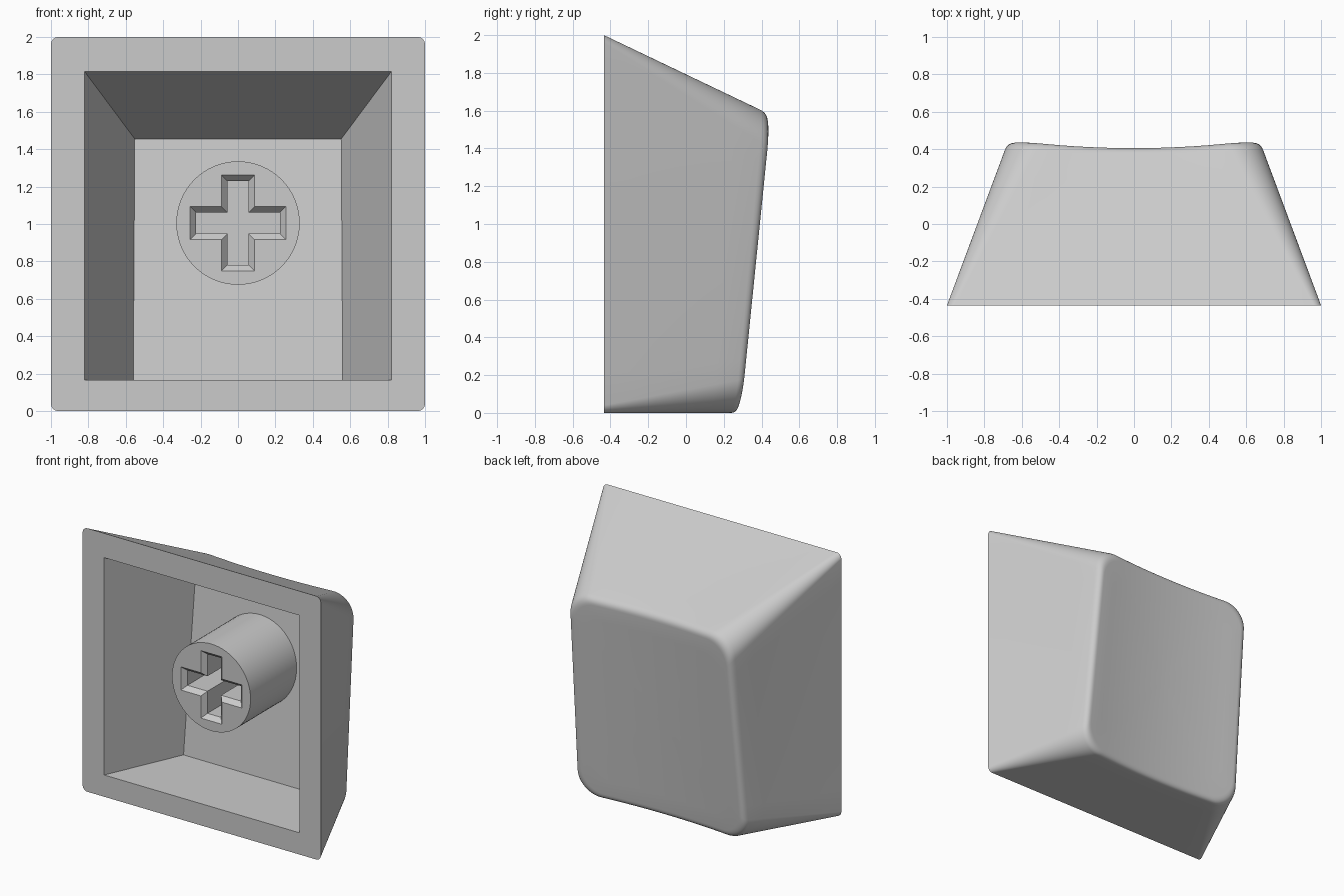
import bpy, bmesh, math
from mathutils import Vector

cube = bpy.data.objects.get("Cube")
if cube:
    bpy.data.objects.remove(cube, do_unlink=True)

FRONT = -0.435          # plane of the open underside

grey = bpy.data.materials.new("plain grey")
grey.use_nodes = True
colour = (0.6, 0.6, 0.6, 1)
grey.diffuse_color = colour
grey.node_tree.nodes["Principled BSDF"].inputs["Base Color"].default_value = colour


def dish(x, z):
    """Depth of the tilted, hollowed touch surface."""
    return 0.245 + 0.104 * z + 0.1 * x * x


def rounded_rect(low_half, high_half, bottom, top, radius, steps=12):
    """Closed outline in x and z: arcs at the corners, points along the edges."""
    corners = [(high_half - radius, top - radius, 0),
               (radius - high_half, top - radius, 90),
               (radius - low_half, bottom + radius, 180),
               (low_half - radius, bottom + radius, 270)]
    arcs = []
    for cx, cz, start in corners:
        angles = [math.radians(start + 90 * i / steps) for i in range(steps + 1)]
        arcs.append([Vector((cx + radius * math.cos(a), 0, cz + radius * math.sin(a)))
                     for a in angles])
    points = []
    for arc, following in zip(arcs, arcs[1:] + arcs[:1]):
        points += arc
        points += [arc[-1].lerp(following[0], i / steps) for i in range(1, steps)]
    return points


def add_ring(bm, points):
    return [bm.verts.new(p) for p in points]


def bridge(bm, first, second):
    for i in range(len(first)):
        j = (i + 1) % len(first)
        bm.faces.new((first[i], first[j], second[j], second[i]))


def loft(bm, outlines):
    """Skin a list of outlines, returning the first and last rings."""
    rings = [add_ring(bm, o) for o in outlines]
    for a, b in zip(rings, rings[1:]):
        bridge(bm, a, b)
    return rings[0], rings[-1]


def fill_between(bm, outer, inner):
    edges = [bm.edges.get((r[i - 1], r[i])) for r in (outer, inner) for i in range(len(r))]
    bmesh.ops.triangle_fill(bm, edges=edges, use_beauty=True, use_dissolve=False)


def finish(bm, name):
    bmesh.ops.recalc_face_normals(bm, faces=bm.faces)
    mesh = bpy.data.meshes.new(name)
    bm.to_mesh(mesh)
    bm.free()
    mesh.materials.append(grey)
    obj = bpy.data.objects.new(name, mesh)
    bpy.context.collection.objects.link(obj)
    bpy.ops.object.select_all(action="DESELECT")
    obj.select_set(True)
    bpy.context.view_layer.objects.active = obj
    bpy.ops.object.shade_smooth_by_angle(angle=math.radians(30))


# Outer shell: sloping walls, rounded rim, hollowed touch surface
bm = bmesh.new()
base = rounded_rect(1, 1, 0, 2, 0.04)
rim = rounded_rect(0.7, 0.675, 0, 1.585, 0.18)
for p in base:
    p.y = FRONT
for p in rim:
    p.y = dish(p.x, p.z)
middle = Vector((0, 0, 0.79))


def inset(scale):
    points = [middle + (p - middle) * scale for p in rim]
    for p in points:
        p.y = dish(p.x, p.z)
    return points


outlines = [[b.lerp(r, 0.95 * i / 6) for b, r in zip(base, rim)] for i in range(7)]
wall_end, touch_start = outlines[-1], inset(0.945)
for i in range(1, 6):
    t = i / 6
    outlines.append([a.lerp(r, t).lerp(r.lerp(c, t), t)
                     for a, r, c in zip(wall_end, rim, touch_start)])
outlines += [inset(s) for s in (0.945, 0.8, 0.6, 0.4, 0.2, 0.05)]
open_edge, centre = loft(bm, outlines)
bm.faces.new(centre)

# Hollow inside with sloping walls and a tilted ceiling
mouth = [Vector((x, FRONT, z)) for x, z in
         ((0.82, 1.815), (-0.82, 1.815), (-0.82, 0.165), (0.82, 0.165))]
ceiling = [Vector((x, 0.13 + 0.1 * z, z)) for x, z in
           ((0.552, 1.455), (-0.552, 1.455), (-0.56, 0.165), (0.56, 0.165))]
mouth_ring, ceiling_ring = loft(bm, [mouth, ceiling])
bm.faces.new(ceiling_ring)
fill_between(bm, open_edge, mouth_ring)
finish(bm, "cap_shell")


# Stem: round post with a chamfered cross-shaped socket
def cross(y, shrink):
    arm_x, arm_z, half = 0.256 - shrink, 0.256 - shrink, 0.088 - shrink
    quarter = [(arm_x, half), (half, half), (half, arm_z)]
    points = []
    for sx, sz in ((1, 1), (-1, 1), (-1, -1), (1, -1)):
        part = quarter if sx * sz > 0 else quarter[::-1]
        points += [Vector((sx * x, y, 1.005 + sz * z)) for x, z in part]
    return points


def circle(depth):
    return [Vector((0.33 * math.cos(a), depth(1.005 + 0.33 * math.sin(a)),
                    1.005 + 0.33 * math.sin(a)))
            for a in (math.tau * i / 64 for i in range(64))]


bm = bmesh.new()
tip = -0.32
post_tip, post_root = loft(bm, [circle(lambda z: tip), circle(lambda z: 0.14 + 0.1 * z)])
bm.faces.new(post_root)
socket_mouth, socket_floor = loft(bm, [cross(tip, 0), cross(tip + 0.035, 0.031), cross(0.15, 0.031)])
bm.faces.new(socket_floor)
fill_between(bm, post_tip, socket_mouth)
finish(bm, "stem")
